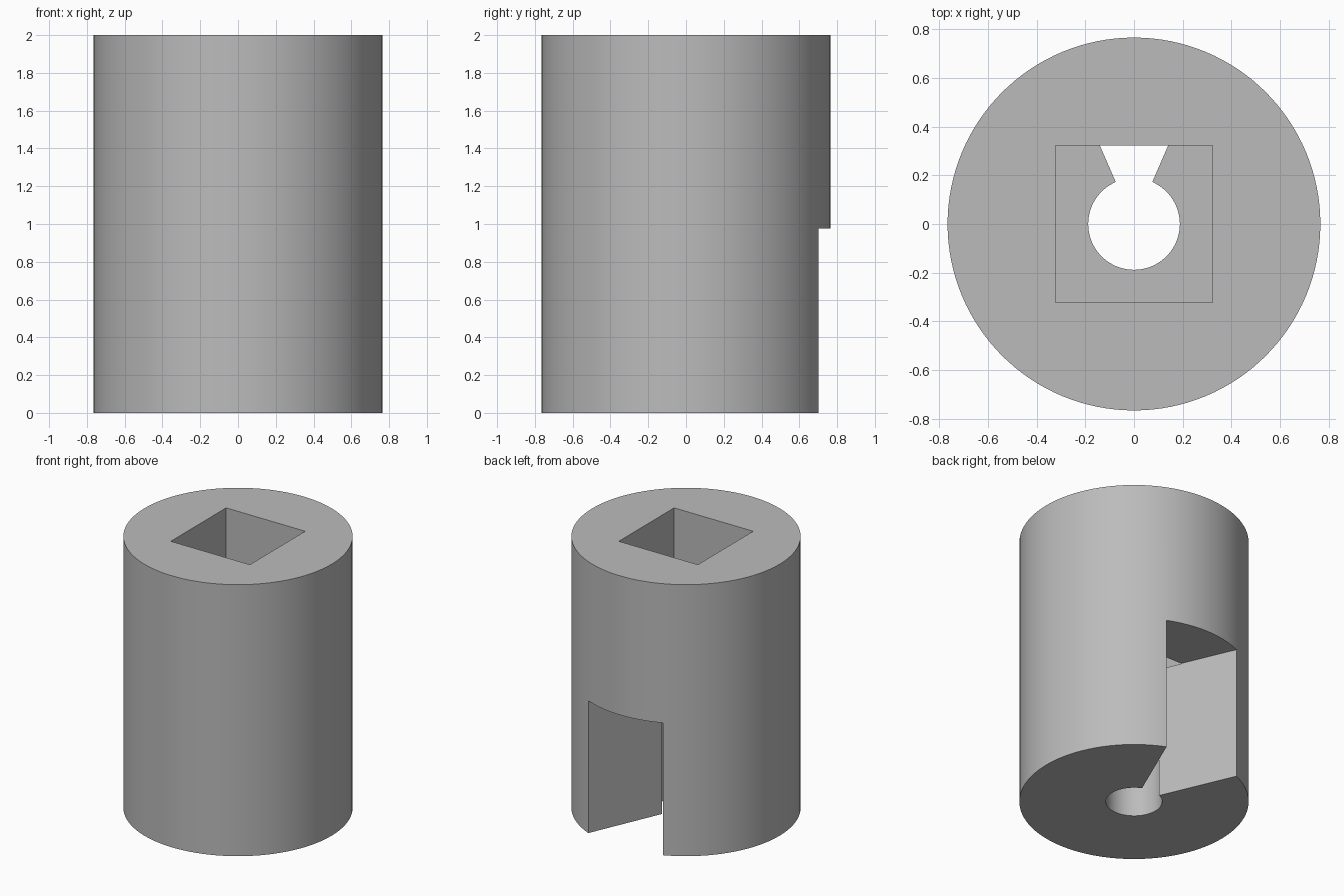
import bpy
import bmesh
from math import radians, sin, cos, pi, tan

cube = bpy.data.objects.get("Cube")
if cube:
    bpy.data.objects.remove(cube, do_unlink=True)

RADIUS, HEIGHT = 0.765, 2.0
BORE = 0.188
POCKET = 0.322          # half side of the square socket
SLOT_TOP = 0.975
FLOOR = 0.972           # socket floor, just breaking into the slot

steel = bpy.data.materials.new("grey steel")
steel.use_nodes = True
GREY = (0.5, 0.5, 0.5, 1)
steel.diffuse_color = GREY
steel.node_tree.nodes["Principled BSDF"].inputs["Base Color"].default_value = GREY


def circle(r, n):
    return [(r * cos(2 * pi * i / n), r * sin(2 * pi * i / n)) for i in range(n)]


def prism(name, outline, z0, z1):
    """Extrude a flat outline from z0 to z1."""
    bm = bmesh.new()
    base = bm.faces.new([bm.verts.new((x, y, z0)) for x, y in outline])
    top = bmesh.ops.extrude_face_region(bm, geom=[base])["geom"]
    verts = [v for v in top if isinstance(v, bmesh.types.BMVert)]
    bmesh.ops.translate(bm, verts=verts, vec=(0, 0, z1 - z0))
    bmesh.ops.recalc_face_normals(bm, faces=bm.faces)
    mesh = bpy.data.meshes.new(name)
    bm.to_mesh(mesh)
    bm.free()
    mesh.materials.append(steel)
    obj = bpy.data.objects.new(name, mesh)
    bpy.context.collection.objects.link(obj)
    return obj


# Round body
body = prism("socket_body", circle(RADIUS, 128), 0, HEIGHT)

# Wedge slot at the back, round bore and square socket
spread = tan(radians(23.5))
cutters = [
    prism("slot_cutter", [(0, 0), (spread, 1), (-spread, 1)], -0.1, SLOT_TOP),
    prism("bore_cutter", circle(BORE, 64), -0.2, 1.2),
    prism("pocket_cutter", [(-POCKET, -POCKET), (POCKET, -POCKET),
                            (POCKET, POCKET), (-POCKET, POCKET)], FLOOR, HEIGHT + 0.2),
]
bpy.ops.object.select_all(action="DESELECT")
body.select_set(True)
bpy.context.view_layer.objects.active = body
for cutter in cutters:
    cutter.hide_render = True
    mod = body.modifiers.new(cutter.name, "BOOLEAN")
    mod.operation = "DIFFERENCE"
    mod.solver = "EXACT"
    mod.object = cutter
    bpy.ops.object.modifier_apply(modifier=mod.name)
    bpy.data.objects.remove(cutter, do_unlink=True)

bpy.ops.object.shade_smooth_by_angle(angle=radians(30))
